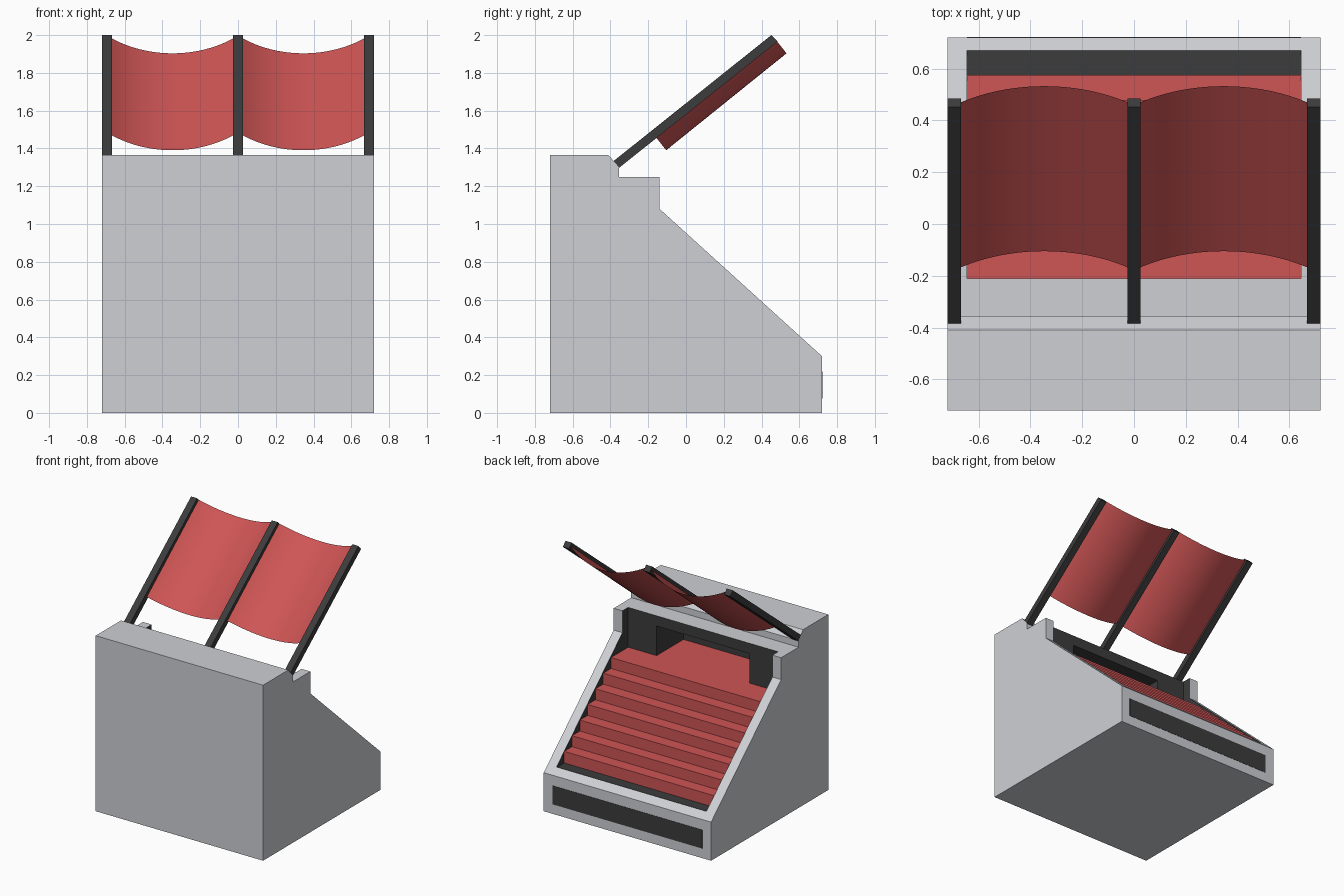
import bpy, bmesh, math

if "Cube" in bpy.data.objects:
    bpy.data.objects.remove(bpy.data.objects["Cube"])


def material(name, rgb):
    m = bpy.data.materials.new(name)
    m.diffuse_color = (*rgb, 1)
    m.use_nodes = True
    m.node_tree.nodes["Principled BSDF"].inputs["Base Color"].default_value = m.diffuse_color
    return m


grey = material("light_grey", (0.62, 0.63, 0.66))
dark = material("dark_grey", (0.045, 0.045, 0.045))
red = material("red", (0.62, 0.09, 0.09))


def make(name, bm, mats, index=0):
    bmesh.ops.recalc_face_normals(bm, faces=bm.faces)
    for f in bm.faces:
        f.material_index = index
    mesh = bpy.data.meshes.new(name)
    bm.to_mesh(mesh)
    bm.free()
    for m in mats:
        mesh.materials.append(m)
    ob = bpy.data.objects.new(name, mesh)
    bpy.context.collection.objects.link(ob)
    return ob


def extrude(name, profile, x0, x1, mats, index=0):
    """Solid made from a (y, z) side profile stretched from x0 to x1."""
    bm = bmesh.new()
    face = bm.faces.new([bm.verts.new((x0, y, z)) for y, z in profile])
    new = bmesh.ops.extrude_face_region(bm, geom=[face])["geom"]
    verts = [v for v in new if isinstance(v, bmesh.types.BMVert)]
    bmesh.ops.translate(bm, verts=verts, vec=(x1 - x0, 0, 0))
    return make(name, bm, mats, index)


def rect(y0, y1, z0, z1):
    return [(y0, z0), (y1, z0), (y1, z1), (y0, z1)]


# Housing: side profile with sloped rear
W, IN = 0.72, 0.645
body = extrude("housing", [(-0.72, 0), (0.72, 0), (0.72, 0.3), (-0.14, 1.08), (-0.14, 1.25),
                           (-0.355, 1.25), (-0.355, 1.30), (-0.41, 1.365), (-0.72, 1.365)],
               -W, W, [grey, dark])

# Dark-lined stair well and doorway cut out of the housing
FLOOR, LANDING = 0.34, 0.94
cutters = [
    extrude("well_cutter", rect(-0.21, 0.67, FLOOR, 1.5), -IN, IN, [grey, dark], 1),
    extrude("doorway_cutter", rect(-0.54, -0.15, LANDING - 0.02, 1.17), -0.4, 0.4, [grey, dark], 1),
]
for c in cutters:
    mod = body.modifiers.new(c.name, "BOOLEAN")
    mod.operation = "DIFFERENCE"
    mod.solver = "EXACT"
    mod.object = c
    c.hide_render = True
    c.hide_set(True)

# Stairs: landing and steps down towards the back
steps, run, rise = 6, 0.575 / 6, 0.085
profile = [(-0.21, FLOOR), (-0.21, LANDING), (0, LANDING)]
for i in range(steps):
    z = LANDING - (i + 1) * rise
    profile += [(i * run, z), ((i + 1) * run, z)]
profile.append((steps * run, FLOOR))
extrude("stairs", profile, -IN, IN, [red])
extrude("doorway_floor", rect(-0.54, -0.21, LANDING - 0.02, LANDING), -0.4, 0.4, [red])

# Dark panel on the back face
extrude("back_panel", rect(0.71, 0.722, 0.075, 0.22), -IN, IN, [dark])

# Canopy poles
pole = [(-0.385, 1.332), (-0.355, 1.297), (0.485, 1.966), (0.452, 2.0)]
for name, x0, x1 in (("left", -W, -0.667), ("middle", -0.026, 0.026), ("right", 0.667, W)):
    extrude(name + "_canopy_pole", pole, x0, x1, [dark])

# Sagging canopy sheets between the poles: circular arc swept along the slope
half, sag = 0.3205, 0.1
radius = (half ** 2 + sag ** 2) / (2 * sag)
angle = math.asin(half / radius)
n = 24
for name, cx in (("left", -0.3465), ("right", 0.3465)):
    bm = bmesh.new()
    rows = []
    for y, z in ((-0.167, 1.469), (0.470, 1.982)):
        row = []
        for i in range(n + 1):
            a = angle * (2 * i / n - 1)
            d = radius * (math.cos(a) - math.cos(angle))
            row.append(bm.verts.new((cx + radius * math.sin(a), y + 0.62 * d, z - 0.785 * d)))
        rows.append(row)
    for i in range(n):
        bm.faces.new((rows[0][i], rows[0][i + 1], rows[1][i + 1], rows[1][i]))
    sheet = make(name + "_canopy_sheet", bm, [red])
    sheet.data.polygons.foreach_set("use_smooth", [True] * n)
